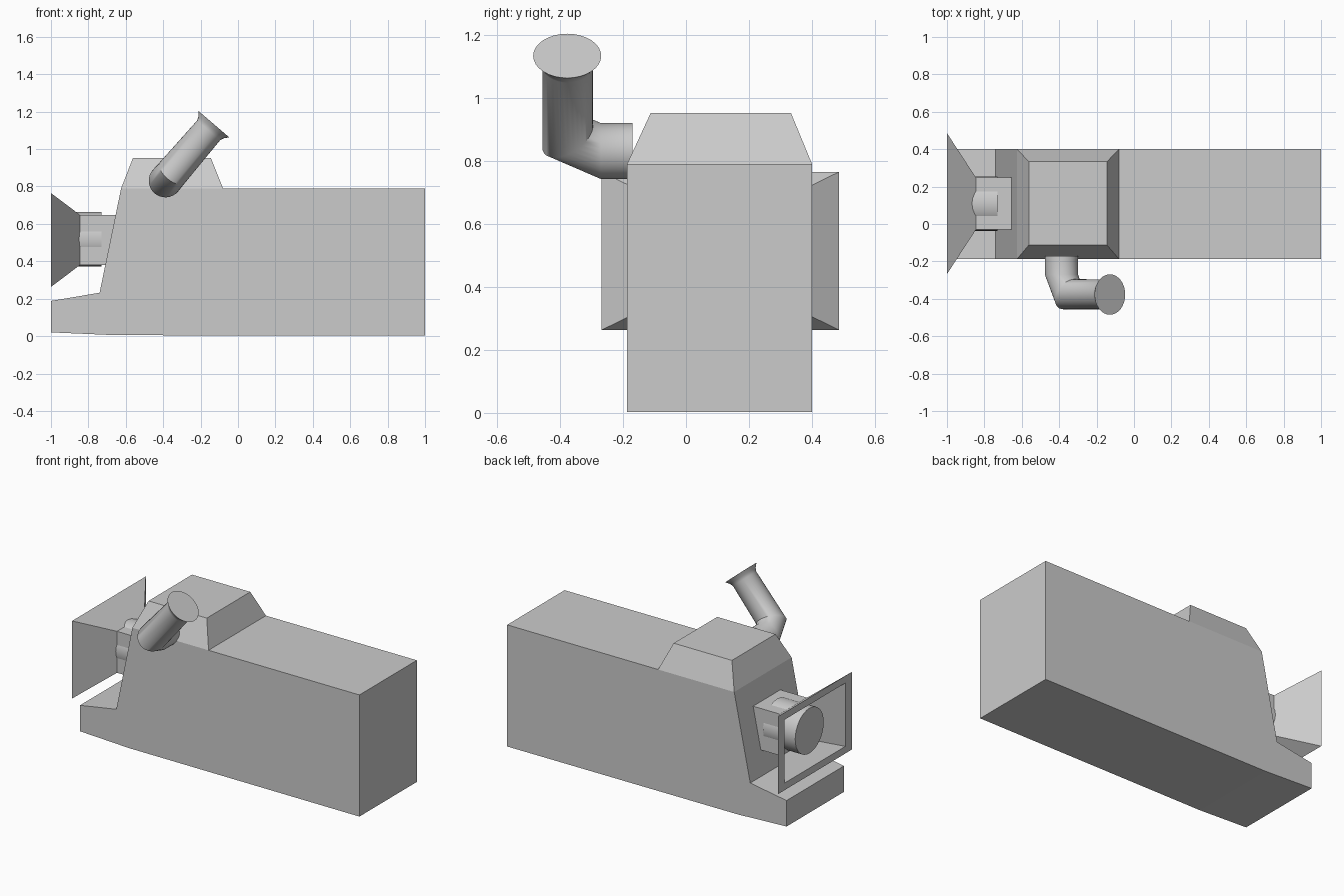
import bpy, math
from mathutils import Vector

if "Cube" in bpy.data.objects:
    bpy.data.objects.remove(bpy.data.objects["Cube"])


def make(name, verts, faces, smooth=None):
    me = bpy.data.meshes.new(name)
    me.from_pydata([tuple(v) for v in verts], [], faces)
    me.update()
    ob = bpy.data.objects.new(name, me)
    bpy.context.collection.objects.link(ob)
    bpy.ops.object.select_all(action='DESELECT')
    ob.select_set(True)
    bpy.context.view_layer.objects.active = ob
    # consistent outward normals
    bpy.ops.object.mode_set(mode='EDIT')
    bpy.ops.mesh.select_all(action='SELECT')
    bpy.ops.mesh.normals_make_consistent(inside=False)
    bpy.ops.object.mode_set(mode='OBJECT')
    if smooth:
        bpy.ops.object.shade_smooth_by_angle(angle=math.radians(smooth))
    return ob


def loft(name, rings, smooth=None):
    """Skin a list of equal-sized rings and cap both ends."""
    n = len(rings[0])
    verts = [v for r in rings for v in r]
    faces = [(k * n + i, k * n + (i + 1) % n, (k + 1) * n + (i + 1) % n, (k + 1) * n + i)
             for k in range(len(rings) - 1) for i in range(n)]
    faces += [tuple(range(n)), tuple(range(len(verts) - n, len(verts)))]
    return make(name, verts, faces, smooth)


# Main body: side profile extruded across y, with a tapered roof on top
Y0, Y1 = -0.187, 0.40
profile = [(-1, 0.02), (-0.65, 0.005), (1, 0.003), (1, 0.79), (-0.08, 0.79),
           (-0.625, 0.79), (-0.74, 0.232), (-1, 0.188)]
n = len(profile)
verts = [(x, y, z) for y in (Y0, Y1) for x, z in profile]
verts += [(-0.145, -0.112, 0.952), (-0.562, -0.112, 0.952),
          (-0.145, 0.333, 0.952), (-0.562, 0.333, 0.952)]
faces = [(i, (i + 1) % n, (i + 1) % n + n, i + n) for i in range(n) if i != 4]
faces += [tuple(range(n)), tuple(range(n, 2 * n))]
faces += [(4, 5, 17, 16), (12, 13, 19, 18), (4, 12, 18, 16), (5, 13, 19, 17), (16, 17, 19, 18)]
make("body", verts, faces)

# Square horn housing: box, outer flare, rim and hollow inside
CY, CZ = 0.109, 0.514


def rect(x, hy, hz):
    return [(x, CY + a * hy, CZ + b * hz) for a, b in ((-1, -1), (1, -1), (1, 1), (-1, 1))]


loft("lamp_housing", [rect(-0.60, 0.139, 0.134), rect(-0.845, 0.139, 0.134),
                      rect(-1.0, 0.377, 0.251), rect(-1.0, 0.31, 0.205),
                      rect(-0.86, 0.135, 0.130)])

# Round lens inside the housing
loft("lamp_lens", [[(x, CY + 0.146 * math.cos(a), CZ + 0.004 + 0.146 * math.sin(a))
                    for a in (2 * math.pi * i / 32 for i in range(32))]
                   for x in (-0.96, -0.73)], 40)

# Elbow pipe: each ring is set by its inner and outer point (y, distance along slanted axis)
d = Vector((0.651, 0, 0.759))
side = Vector((0.759, 0, -0.651))
base = Vector((-0.388, 0, 0.831))


def pipe_ring(inner, outer, half_width):
    p = base + d * inner[1] + Vector((0, inner[0], 0))
    q = base + d * outer[1] + Vector((0, outer[0], 0))
    mid, half = (p + q) / 2, (p - q) / 2
    return [mid + half * math.cos(a) + side * half_width * math.sin(a)
            for a in (2 * math.pi * i / 32 for i in range(32))]


loft("exhaust_pipe", [
    pipe_ring((-0.170, 0.089), (-0.170, -0.089), 0.089),
    pipe_ring((-0.270, 0.089), (-0.270, -0.089), 0.089),
    pipe_ring((-0.295, 0.105), (-0.456, 0.015), 0.087),
    pipe_ring((-0.296, 0.355), (-0.456, 0.355), 0.081),
    pipe_ring((-0.288, 0.375), (-0.464, 0.375), 0.089),
    pipe_ring((-0.269, 0.398), (-0.485, 0.398), 0.108)], 40)
